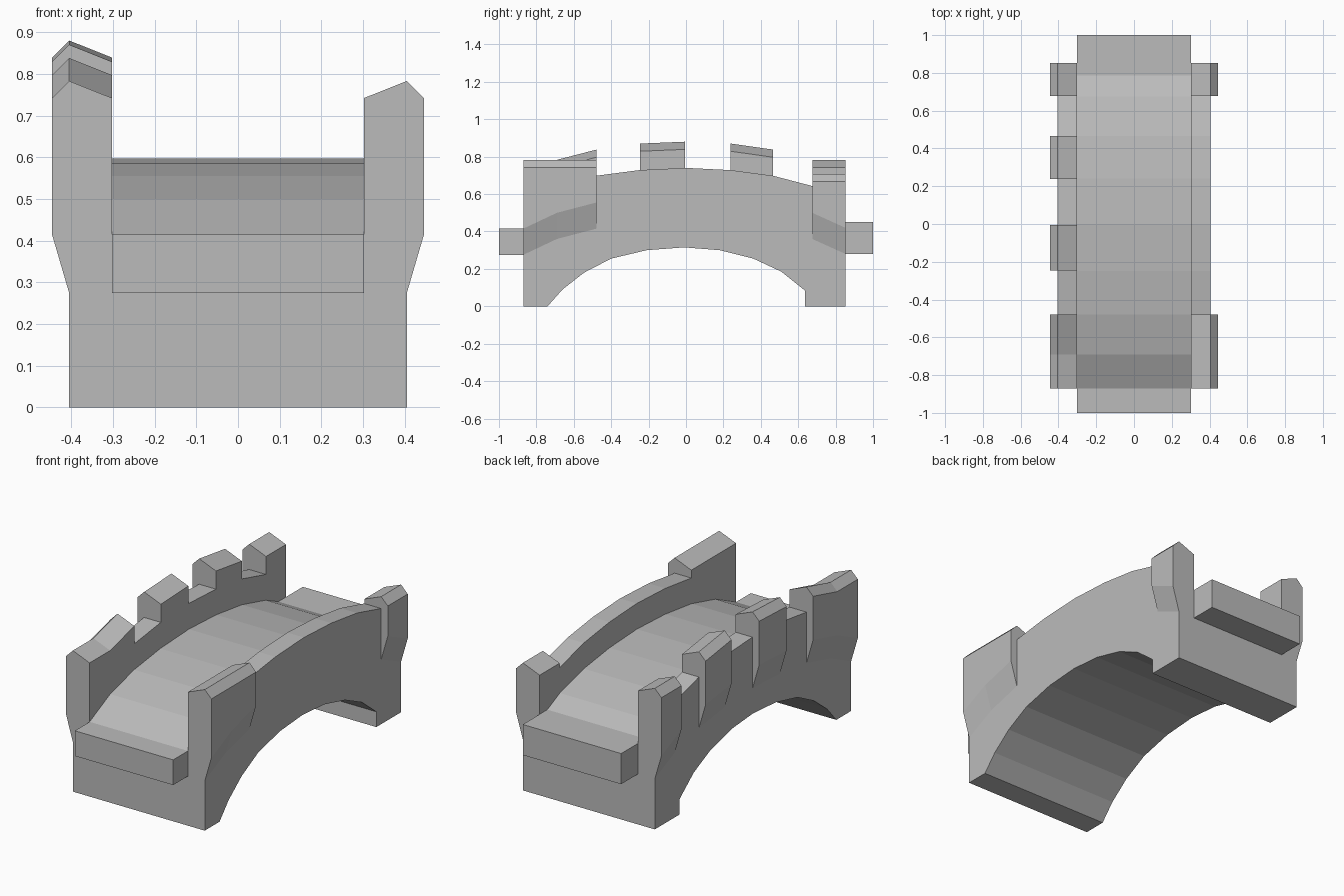
import bpy, bmesh

if "Cube" in bpy.data.objects:
    bpy.data.objects.remove(bpy.data.objects["Cube"])

stone = bpy.data.materials.new("grey_stone")
stone.diffuse_color = (0.5, 0.5, 0.5, 1)
stone.use_nodes = True
stone.node_tree.nodes["Principled BSDF"].inputs["Base Color"].default_value = stone.diffuse_color

# humped roadway line (y, z)
DECK = [(-0.87, 0.415), (-0.69, 0.50), (-0.48, 0.555), (-0.25, 0.585), (0, 0.597),
        (0.24, 0.585), (0.465, 0.555), (0.675, 0.50), (0.852, 0.42)]
ARCH = [(0.635, 0), (0.635, 0.085), (0.51, 0.185), (0.36, 0.255), (0.18, 0.30), (-0.01, 0.315),
        (-0.21, 0.30), (-0.40, 0.255), (-0.545, 0.18), (-0.66, 0.09), (-0.74, 0)]
WALL_UP = 0.143
IN, OUT, LIP = 0.302, 0.405, 0.446


def deck_z(y):
    for (y0, z0), (y1, z1) in zip(DECK, DECK[1:]):
        if y <= y1:
            break
    return z0 + (z1 - z0) * (y - y0) / (y1 - y0)


def loft(name, rings):
    """Skin a row of matching closed cross-sections and cap both ends."""
    bm = bmesh.new()
    vs = [[bm.verts.new(p) for p in r] for r in rings]
    n = len(vs[0])
    for a, b in zip(vs, vs[1:]):
        for i in range(n):
            j = (i + 1) % n
            bm.faces.new((a[i], a[j], b[j], b[i]))
    bm.faces.new(vs[0])
    bm.faces.new(vs[-1])
    bmesh.ops.recalc_face_normals(bm, faces=bm.faces)
    me = bpy.data.meshes.new(name)
    bm.to_mesh(me)
    bm.free()
    me.materials.append(stone)
    ob = bpy.data.objects.new(name, me)
    bpy.context.collection.objects.link(ob)
    return ob


def extrude_x(name, profile, half):
    return loft(name, [[(x, y, z) for y, z in profile] for x in (-half, half)])


# arched body, with the roadway channel cut between the side walls
top = [(y, z + WALL_UP) for y, z in DECK]
body = extrude_x("bridge_body", [(-0.87, 0)] + top + [(0.852, 0)] + ARCH, OUT)
road = [(-1.2, 0.415)] + DECK[:-1] + [(0.785, 0.45), (1.2, 0.45)]
cutter = extrude_x("roadway_cutter", road + [(1.2, 1.5), (-1.2, 1.5)], IN)
mod = body.modifiers.new("roadway", 'BOOLEAN')
mod.operation = 'DIFFERENCE'
mod.solver = 'EXACT'
mod.object = cutter
# apply the cut and drop the cutter
dg = bpy.context.evaluated_depsgraph_get()
cut_mesh = bpy.data.meshes.new_from_object(body.evaluated_get(dg))
body.modifiers.clear()
body.data = cut_mesh
bpy.data.objects.remove(cutter)

# landing slabs at both ends
for name, y0, y1, z0, z1 in (("front_landing", -1, -0.87, 0.275, 0.415),
                             ("back_landing", 0.852, 1, 0.28, 0.45)):
    extrude_x(name, [(y0, z0), (y1, z0), (y1, z1), (y0, z1)], IN)


# battlements: pitched caps on overhanging blocks with a tapered foot
def battlement(name, side, ridge):
    rings = []
    for y, peak in ridge:
        d = deck_z(y)
        section = [(IN, d), (IN, peak - 0.041), (OUT, peak), (LIP, peak - 0.041),
                   (LIP, d), (OUT, d - 0.14)]
        rings.append([(side * x, y, z) for x, z in section])
    loft(name, rings)


battlement("left_battlement_1", -1, [(-0.87, 0.783), (-0.69, 0.783), (-0.478, 0.838)])
battlement("left_battlement_2", -1, [(-0.245, 0.87), (-0.005, 0.88)])
battlement("left_battlement_3", -1, [(0.238, 0.87), (0.465, 0.838)])
battlement("left_battlement_4", -1, [(0.677, 0.783), (0.852, 0.783)])
battlement("right_battlement_front", 1, [(-0.87, 0.783), (-0.69, 0.783), (-0.478, 0.783)])
battlement("right_battlement_back", 1, [(0.677, 0.708), (0.852, 0.708)])
